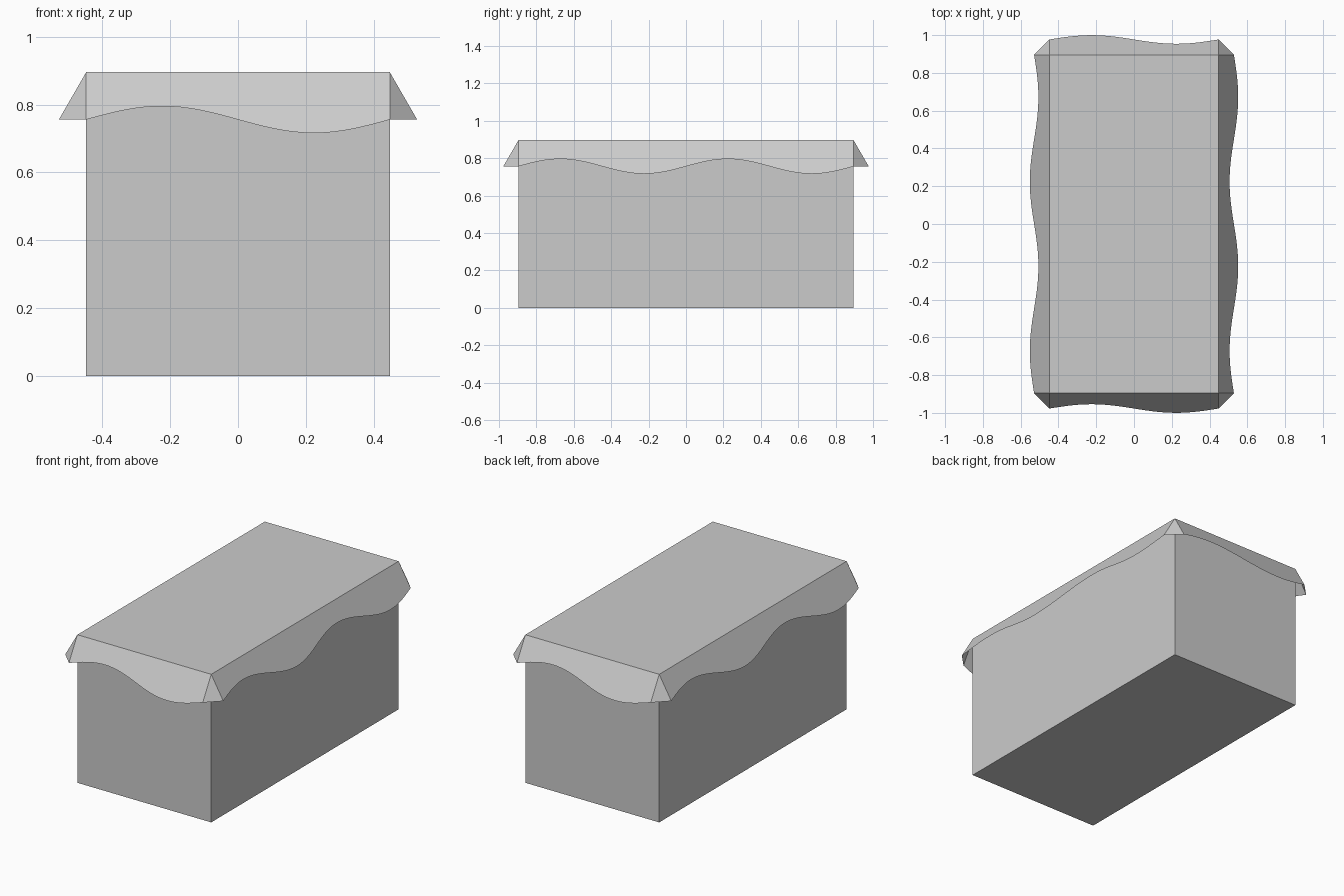
import bpy, bmesh
from math import sin, tan, pi, radians
from mathutils import Vector

if "Cube" in bpy.data.objects:
    bpy.data.objects.remove(bpy.data.objects["Cube"])

HX, HY, H = 0.448, 0.896, 0.896      # body half width, half depth, height
DROP, WAVE = 0.14, 0.0395            # valance mean drop and wave height
FLARE = tan(radians(30))             # outward lean of the valance


def make_object(name, bm):
    mesh = bpy.data.meshes.new(name)
    bm.to_mesh(mesh)
    bm.free()
    obj = bpy.data.objects.new(name, mesh)
    bpy.context.collection.objects.link(obj)
    return obj


# Box-shaped table body
bm = bmesh.new()
bmesh.ops.create_cube(bm, size=1)
for v in bm.verts:
    v.co = (v.co.x * 2 * HX, v.co.y * 2 * HY, (v.co.z + 0.5) * H)
make_object("table_body", bm)


# Wavy valance: one flared flap per side, joined by corner triangles
def add_flap(bm, start, end, out, waves, steps):
    """Flap hanging from the edge start-end, leaning towards out."""
    tops, hems = [], []
    for i in range(steps + 1):
        t = i / steps
        drop = DROP - WAVE * sin(2 * pi * waves * t)
        top = start.lerp(end, t)
        tops.append(bm.verts.new(top))
        hems.append(bm.verts.new(top + out * drop * FLARE - Vector((0, 0, drop))))
    for i in range(steps):
        bm.faces.new((tops[i], hems[i], hems[i + 1], tops[i + 1]))
    return tops, hems


bm = bmesh.new()
corners = [Vector((x * HX, y * HY, H)) for x, y in ((-1, -1), (1, -1), (1, 1), (-1, 1))]
outs = [Vector(d) for d in ((0, -1, 0), (1, 0, 0), (0, 1, 0), (-1, 0, 0))]
flaps = [add_flap(bm, corners[k], corners[(k + 1) % 4], outs[k],
                  1 + k % 2, 32 * (1 + k % 2)) for k in range(4)]
for k in range(4):
    tops, hems = flaps[k]
    bm.faces.new((tops[-1], hems[-1], flaps[(k + 1) % 4][1][0]))
bmesh.ops.remove_doubles(bm, verts=bm.verts[:], dist=1e-5)
make_object("cloth_valance", bm)
